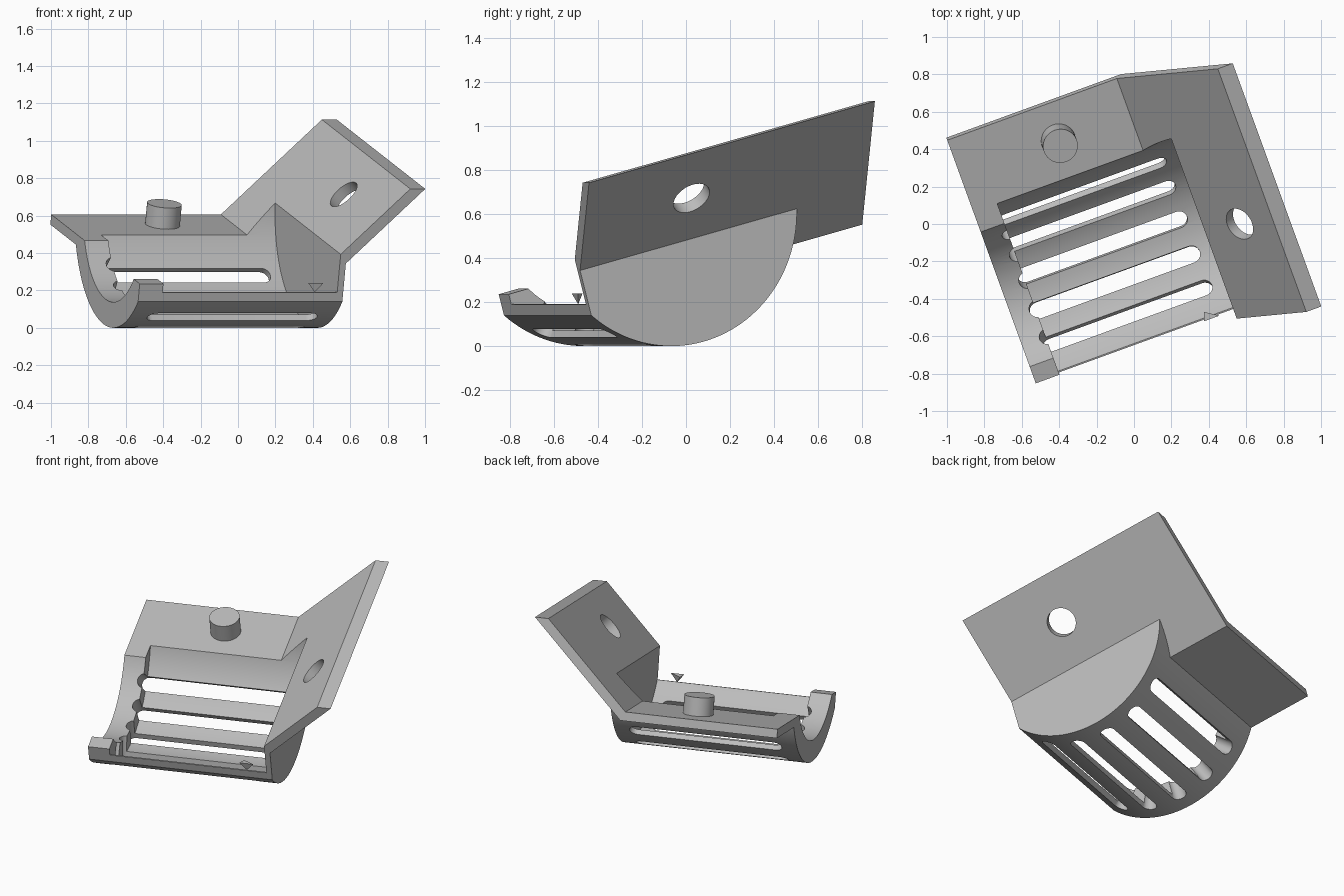
import bpy, bmesh
from math import sin, cos, pi, radians, asin, sqrt
from mathutils import Matrix, Vector

if "Cube" in bpy.data.objects:
    bpy.data.objects.remove(bpy.data.objects["Cube"])

grey = bpy.data.materials.new("plain grey")
grey.use_nodes = True
grey.diffuse_color = (0.5, 0.5, 0.5, 1)
grey.node_tree.nodes["Principled BSDF"].inputs["Base Color"].default_value = (0.5, 0.5, 0.5, 1)

# Main dimensions: x runs along the trough, the trough axis is at y = z = 0
OUTER, INNER, COLLAR = 0.607, 0.572, 0.47
LEFT, RIGHT, WALL = -0.785, 0.377, 0.343
COLLAR_END = -0.65
FRONT, BACK = -0.495, 0.937
TOP, UNDER, RIM = -0.252, -0.308, -0.30
TILT = (Matrix.Rotation(radians(20), 4, 'Z') @ Matrix.Translation((0, -0.208, OUTER))
        @ Matrix.Rotation(radians(15), 4, 'X'))


def prism(name, points, lo, hi, axis):
    """Extrude a closed outline from lo to hi along the given axis."""
    place = {'X': lambda a, b, c: (c, a, b),
             'Y': lambda a, b, c: (a, c, b),
             'Z': lambda a, b, c: (a, b, c)}[axis]
    bm = bmesh.new()
    rings = [[bm.verts.new(place(a, b, c)) for a, b in points] for c in (lo, hi)]
    n = len(points)
    bm.faces.new(rings[0])
    bm.faces.new(rings[1])
    for i in range(n):
        j = (i + 1) % n
        bm.faces.new((rings[0][i], rings[0][j], rings[1][j], rings[1][i]))
    bmesh.ops.recalc_face_normals(bm, faces=bm.faces)
    mesh = bpy.data.meshes.new(name)
    bm.to_mesh(mesh)
    bm.free()
    mesh.materials.append(grey)
    obj = bpy.data.objects.new(name, mesh)
    bpy.context.collection.objects.link(obj)
    return obj


def arc(radius, start, end, steps, cx=0, cy=0):
    return [(cx + radius * cos(start + (end - start) * i / steps),
             cy + radius * sin(start + (end - start) * i / steps)) for i in range(steps + 1)]


def disc(radius, steps=96):
    return arc(radius, 0, 2 * pi, steps)[:-1]


def box(x0, x1, y0, y1):
    return [(x0, y0), (x1, y0), (x1, y1), (x0, y1)]


def combine(target, tool, operation='DIFFERENCE'):
    """Apply a boolean and discard the tool."""
    mod = target.modifiers.new("cut", 'BOOLEAN')
    mod.object, mod.operation, mod.solver = tool, operation, 'EXACT'
    bpy.context.view_layer.update()
    graph = bpy.context.evaluated_depsgraph_get()
    mesh = bpy.data.meshes.new_from_object(target.evaluated_get(graph))
    target.modifiers.clear()
    target.data = mesh
    bpy.data.objects.remove(tool)


def smooth(obj):
    bpy.ops.object.select_all(action='DESELECT')
    obj.select_set(True)
    bpy.context.view_layer.objects.active = obj
    bpy.ops.object.shade_smooth_by_angle(angle=radians(25))


# Trough: rounded underside with a flat front, trimmed below the plate
chord = -0.13
front_angle = -pi + asin(sqrt(OUTER ** 2 - FRONT ** 2) / OUTER)
trough = prism("trough", arc(OUTER, front_angle, asin(chord / OUTER), 64) + [(FRONT, chord)],
               LEFT, RIGHT, 'X')
low = TOP - 0.02
combine(trough, prism("trim", [(-1, low), (0.19, low), (0.44, low + 0.25), (-1, low + 0.25)],
                      -1, 1, 'Y'))

# Plate: flat flange that bends upwards into the sloping wing
wing_top = 0.273
plate = prism("plate", [(LEFT, TOP), (0.18, TOP), (0.18 + wing_top - TOP, wing_top),
                        (0.79, wing_top), (0.79 - wing_top + UNDER, UNDER), (LEFT, UNDER)],
              FRONT, BACK, 'Y')
combine(trough, plate, 'UNION')
trough.name = "trough_with_flange_and_wing"

# Hollow inside, narrower opening through the end collar, lowered front rim
combine(trough, prism("hollow", disc(INNER), COLLAR_END, WALL, 'X'))
combine(trough, prism("collar_opening", disc(COLLAR), -1, COLLAR_END + 0.1, 'X'))
combine(trough, prism("rim_cut", box(-0.7, -0.3, RIM, 0), COLLAR_END, WALL, 'X'))

# Five round-ended slots fanned around the trough
half = 0.046
for angle in (-40, -20, 0, 20, 40):
    outline = (arc(half, -pi / 2, pi / 2, 12, cx=0.28 - half)
               + arc(half, pi / 2, 3 * pi / 2, 12, cx=-0.685 + half))
    slot = prism("slot", outline, -0.8, -0.42, 'Z')
    slot.matrix_world = Matrix.Rotation(radians(angle), 4, 'X')
    combine(trough, slot)

# Round hole square to the wing
hole = prism("hole", disc(0.09, 48), -0.2, 0.2, 'Z')
hole.matrix_world = Matrix.Translation((0.53, 0.042, 0.1)) @ Matrix.Rotation(-pi / 4, 4, 'Y')
combine(trough, hole)
trough.matrix_world = TILT
smooth(trough)

# Peg standing on the flange
peg = prism("peg", disc(0.093, 48), UNDER + 0.02, -0.135, 'Z')
peg.matrix_world = TILT @ Matrix.Translation((-0.227, 0.724, 0))
smooth(peg)

# Tiny pointed chip resting on the front rim
bm = bmesh.new()
corners = [bm.verts.new(p) for p in ((0.375, -0.47, 0.24), (0.375, -0.52, 0.24),
                                     (0.457, -0.49, 0.24), (0.41, -0.49, 0.19))]
for skip in range(4):
    bm.faces.new([v for i, v in enumerate(corners) if i != skip])
bmesh.ops.recalc_face_normals(bm, faces=bm.faces)
chip_mesh = bpy.data.meshes.new("rim_chip")
bm.to_mesh(chip_mesh)
bm.free()
chip_mesh.materials.append(grey)
bpy.context.collection.objects.link(bpy.data.objects.new("rim_chip", chip_mesh))
